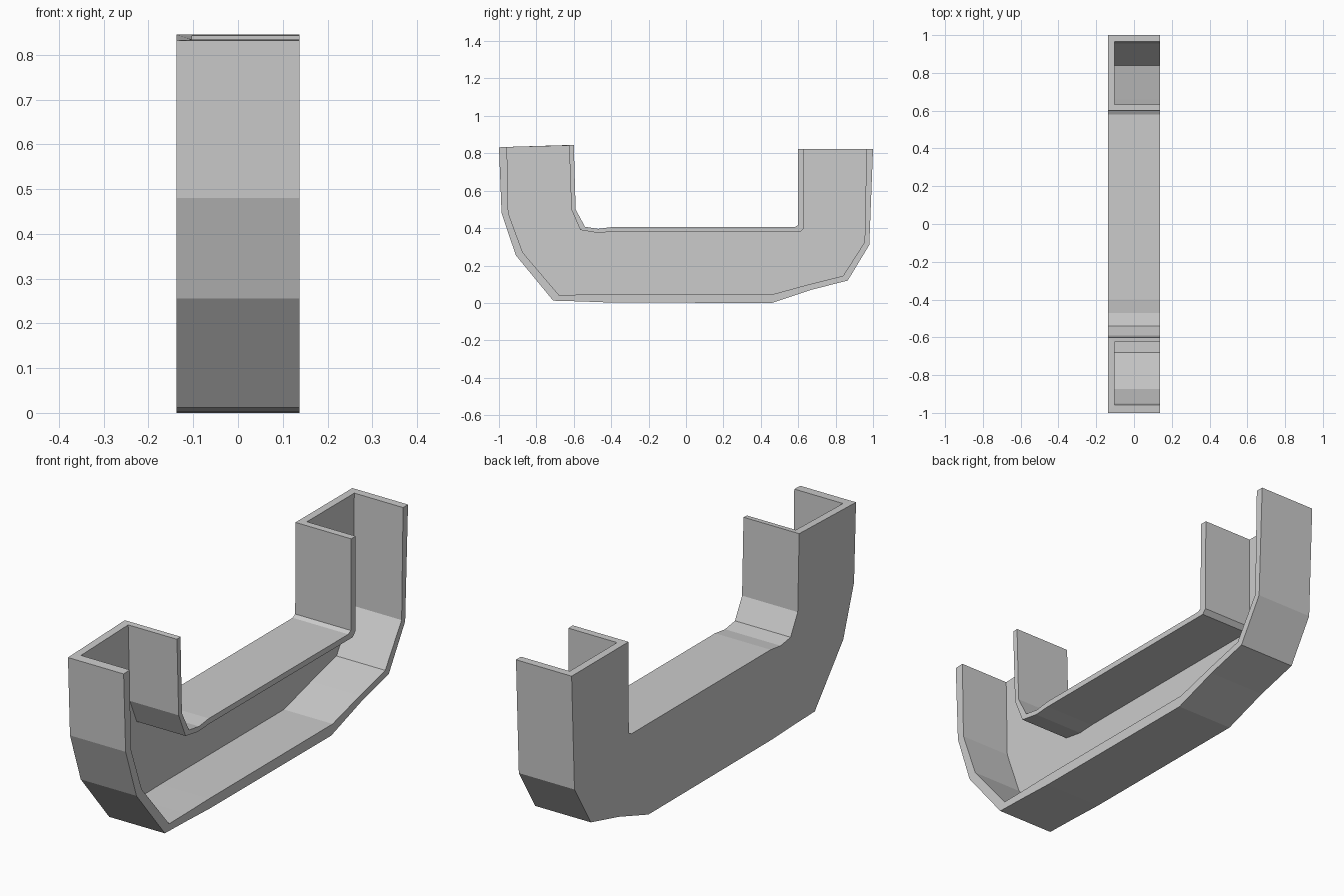
import bpy, bmesh

if "Cube" in bpy.data.objects:
    bpy.data.objects.remove(bpy.data.objects["Cube"])

X_BACK, X_FLOOR, X_OPEN = -0.137, -0.103, 0.137

# Side profiles (y, z), from the front arm to the back arm; each wall has paired skins
under_outer = [(-1, .832), (-.986, .48), (-.91, .255), (-.71, .012), (-.56, .008),
               (-.40, .002), (.46, 0), (.67, .07), (.865, .12), (.98, .31), (1, .822)]
under_inner = [(-.957, .834), (-.95, .48), (-.873, .27), (-.68, .043), (-.56, .044),
               (-.40, .047), (.47, .048), (.66, .1), (.84, .145), (.955, .325), (.965, .822)]
upper_outer = [(-.60, .845), (-.59, .50), (-.54, .407), (-.47, .396), (-.40, .405),
               (.58, .405), (.598, .415), (.60, .822)]
upper_inner = [(-.625, .843), (-.613, .50), (-.565, .39), (-.475, .375), (-.40, .38),
               (.612, .38), (.63, .40), (.632, .822)]

bm = bmesh.new()


def row(profile, x):
    return [bm.verts.new((x, y, z)) for y, z in profile]


def strip(a, b):
    for i in range(len(a) - 1):
        bm.faces.new((a[i], a[i + 1], b[i + 1], b[i]))


def wall(outer, inner):
    """Outer skin, open rim and inner skin of one wall, as four rows of vertices."""
    rows = [row(outer, X_BACK), row(outer, X_OPEN), row(inner, X_OPEN), row(inner, X_FLOOR)]
    for a, b in zip(rows, rows[1:]):
        strip(a, b)
    return rows


# Under wall and upper wall of the channel
under = wall(under_outer, under_inner)
upper = wall(upper_outer, upper_inner)

# Back plate: outside face and channel floor
for k in (0, 3):
    bm.faces.new(under[k] + upper[k][::-1])

# C-shaped ends on top of both arms
for i in (0, -1):
    bm.faces.new([r[i] for r in under] + [r[i] for r in reversed(upper)])

bmesh.ops.recalc_face_normals(bm, faces=bm.faces[:])
bmesh.ops.triangulate(bm, faces=[f for f in bm.faces if len(f.verts) > 4])

mesh = bpy.data.meshes.new("u_channel")
bm.to_mesh(mesh)
bm.free()
bpy.context.collection.objects.link(bpy.data.objects.new("u_channel", mesh))
